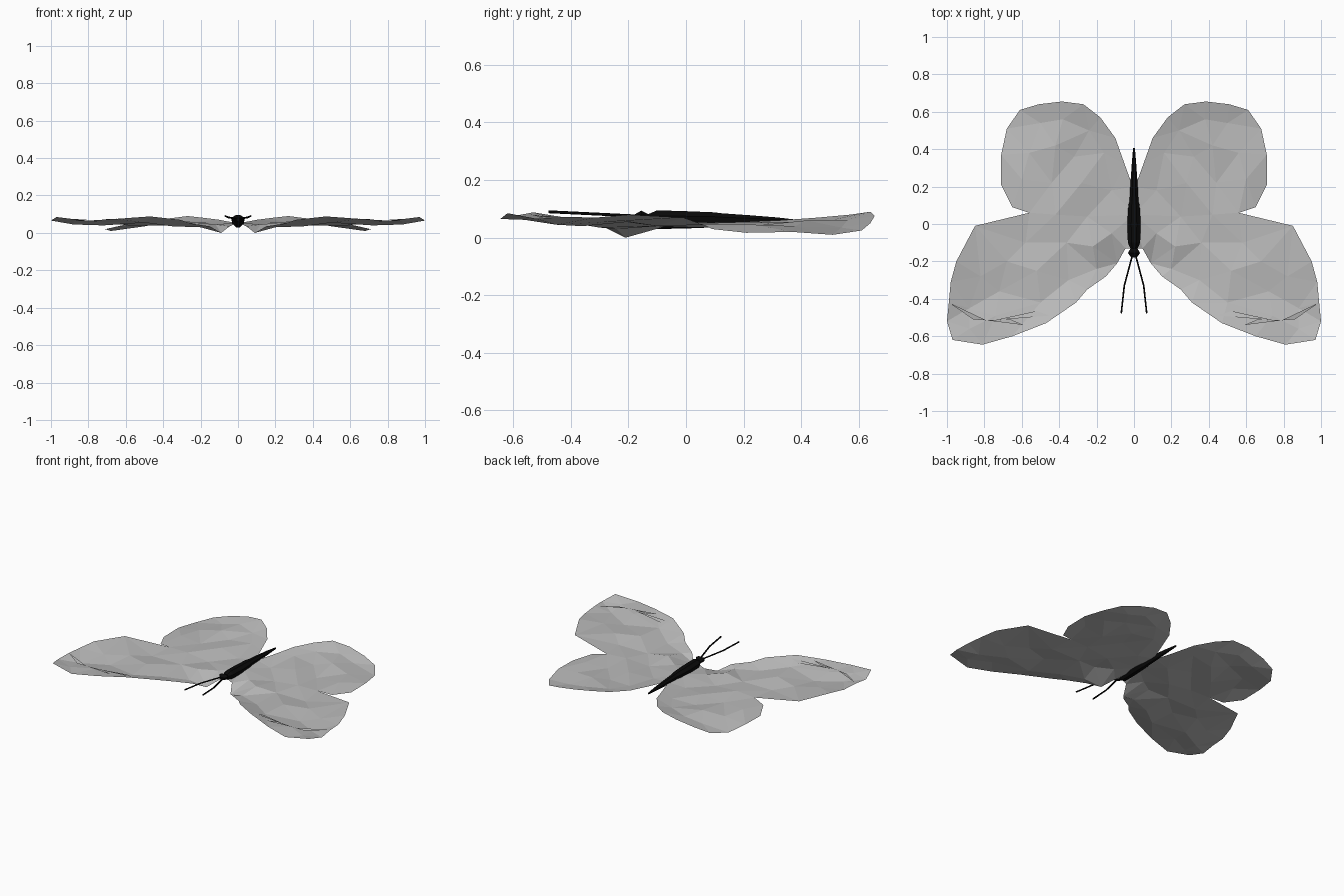
import bpy, bmesh, math
from mathutils import Vector, Matrix
from mathutils.geometry import delaunay_2d_cdt

if "Cube" in bpy.data.objects:
    bpy.data.objects.remove(bpy.data.objects["Cube"])


def material(name, rgb, rough):
    m = bpy.data.materials.new(name)
    m.use_nodes = True
    m.diffuse_color = (*rgb, 1)
    bsdf = m.node_tree.nodes["Principled BSDF"]
    bsdf.inputs["Base Color"].default_value = (*rgb, 1)
    bsdf.inputs["Roughness"].default_value = rough
    return m


GREY = material("wing grey", (0.5, 0.5, 0.5), 0.8)
BLACK = material("body black", (0.003, 0.003, 0.003), 0.8)


def add_object(name, verts, faces, mat, mirror=False):
    me = bpy.data.meshes.new(name)
    me.from_pydata(verts, [], faces)
    me.materials.append(mat)
    ob = bpy.data.objects.new(name, me)
    bpy.context.scene.collection.objects.link(ob)
    if mirror:
        ob.modifiers.new("mirror", "MIRROR").use_clip = True
    return ob


def wing(name, outline, inner):
    """Faceted sheet: triangulate an outline with creased inner points."""
    pts = outline + inner
    co, _, tris, orig, _, _ = delaunay_2d_cdt(
        [Vector(p[:2]) for p in pts], [], [list(range(len(outline)))], 1, 1e-5)
    verts = [(c.x, c.y, pts[o[0]][2]) for c, o in zip(co, orig)]
    return add_object(name, verts, tris, GREY, mirror=True)


# Seam shared by both wings, from the notch to the body
seam = [(0.56, 0.06, 0.045), (0.42, 0.05, 0.05), (0.25, 0.04, 0.035), (0, 0.05, 0.055)]

# Large forewings
wing("forewings", [
    (0, -0.13, 0.06), (0.045, -0.13, 0.035), (0.09, -0.21, 0.0),
    (0.15, -0.28, 0.035), (0.25, -0.35, 0.05), (0.31, -0.42, 0.07),
    (0.47, -0.53, 0.088), (0.65, -0.60, 0.075), (0.81, -0.645, 0.065),
    (0.97, -0.62, 0.085), (1.0, -0.52, 0.066), (0.99, -0.42, 0.072),
    (0.98, -0.31, 0.07), (0.95, -0.20, 0.08), (0.85, -0.01, 0.07)] + seam,
    [(0.12, -0.05, 0.045), (0.22, -0.12, 0.055), (0.20, -0.24, 0.03),
     (0.35, -0.30, 0.035), (0.36, -0.10, 0.04), (0.52, -0.25, 0.06),
     (0.50, -0.42, 0.055), (0.58, -0.10, 0.04), (0.68, -0.20, 0.055),
     (0.72, -0.36, 0.04), (0.74, -0.49, 0.06), (0.82, -0.28, 0.055),
     (0.88, -0.45, 0.045), (0.88, -0.56, 0.062)])

# Rounded hindwings
wing("hindwings", list(reversed(seam)) + [
    (0.65, 0.09, 0.03), (0.71, 0.21, 0.017), (0.71, 0.37, 0.02),
    (0.68, 0.51, 0.01), (0.61, 0.61, 0.025), (0.51, 0.64, 0.05),
    (0.385, 0.655, 0.075), (0.27, 0.64, 0.09), (0.18, 0.57, 0.08),
    (0.10, 0.46, 0.07), (0.05, 0.32, 0.06), (0.01, 0.21, 0.055), (0, 0.2, 0.055)],
    [(0.12, 0.18, 0.04), (0.16, 0.38, 0.055), (0.24, 0.50, 0.06),
     (0.28, 0.22, 0.055), (0.32, 0.36, 0.045), (0.38, 0.56, 0.06),
     (0.42, 0.42, 0.06), (0.44, 0.22, 0.04), (0.50, 0.54, 0.035),
     (0.56, 0.38, 0.04), (0.60, 0.24, 0.045)])

# Small pleats near the forewing tips
add_object("wing_tip_pleats", [
    (0.45, -0.49, 0.078), (0.52, -0.465, 0.07), (0.75, -0.515, 0.072),
    (0.59, -0.54, 0.08), (0.66, -0.51, 0.078), (0.79, -0.515, 0.074),
    (0.99, -0.42, 0.076), (0.86, -0.51, 0.07)],
    [(0, 2, 1), (3, 5, 4), (5, 7, 6)], GREY, mirror=True)


def loft(name, rings, sides):
    """Body along y from (y, half width, bottom z, top z) rings."""
    verts, faces = [], []
    for y, w, lo, hi in rings:
        for i in range(sides):
            a = math.tau * (i + 0.5) / sides
            # narrower underside
            taper = 1 if math.sin(a) > 0 else 0.85
            verts.append((w * taper * math.cos(a) / math.cos(math.pi / sides), y,
                          (lo + hi) / 2 + (hi - lo) / 2 * math.sin(a)
                          / math.cos(math.pi / sides)))
    for r in range(len(rings) - 1):
        for i in range(sides):
            j = (i + 1) % sides
            a, b = r * sides, (r + 1) * sides
            faces.append((a + i, b + i, b + j, a + j))
    faces.append(tuple(range(sides)))
    faces.append(tuple(reversed(range((len(rings) - 1) * sides, len(rings) * sides))))
    ob = add_object(name, verts, faces, BLACK)
    bm = bmesh.new()
    bm.from_mesh(ob.data)
    bmesh.ops.recalc_face_normals(bm, faces=bm.faces)
    bm.to_mesh(ob.data)
    bm.free()
    return ob


# Thorax and long tapering abdomen
loft("body", [
    (-0.135, 0.018, 0.05, 0.08), (-0.10, 0.033, 0.03, 0.095),
    (0.0, 0.036, 0.032, 0.092), (0.10, 0.030, 0.036, 0.088),
    (0.12, 0.024, 0.038, 0.085), (0.22, 0.019, 0.042, 0.078),
    (0.32, 0.012, 0.046, 0.07), (0.405, 0.005, 0.05, 0.06)], 8)

# Head
loft("head", [
    (-0.18, 0.014, 0.064, 0.08), (-0.155, 0.033, 0.056, 0.094),
    (-0.128, 0.016, 0.056, 0.08)], 8)


def rod(bm, a, b, r0, r1):
    """Tapered six-sided rod between two points."""
    a, b = Vector(a), Vector(b)
    rot = (b - a).to_track_quat('Z', 'Y').to_matrix().to_4x4()
    bmesh.ops.create_cone(bm, cap_ends=True, segments=6, radius1=r0, radius2=r1,
                          depth=(b - a).length,
                          matrix=Matrix.Translation((a + b) / 2) @ rot)


# Bent pair of antennae
bm = bmesh.new()
for s in (1, -1):
    path = [(s * 0.008, -0.165, 0.075), (s * 0.052, -0.33, 0.083), (s * 0.068, -0.477, 0.09)]
    for p, q in zip(path, path[1:]):
        rod(bm, p, q, 0.005, 0.005)
antennae = add_object("antennae", [], [], BLACK)
bm.to_mesh(antennae.data)
bm.free()
